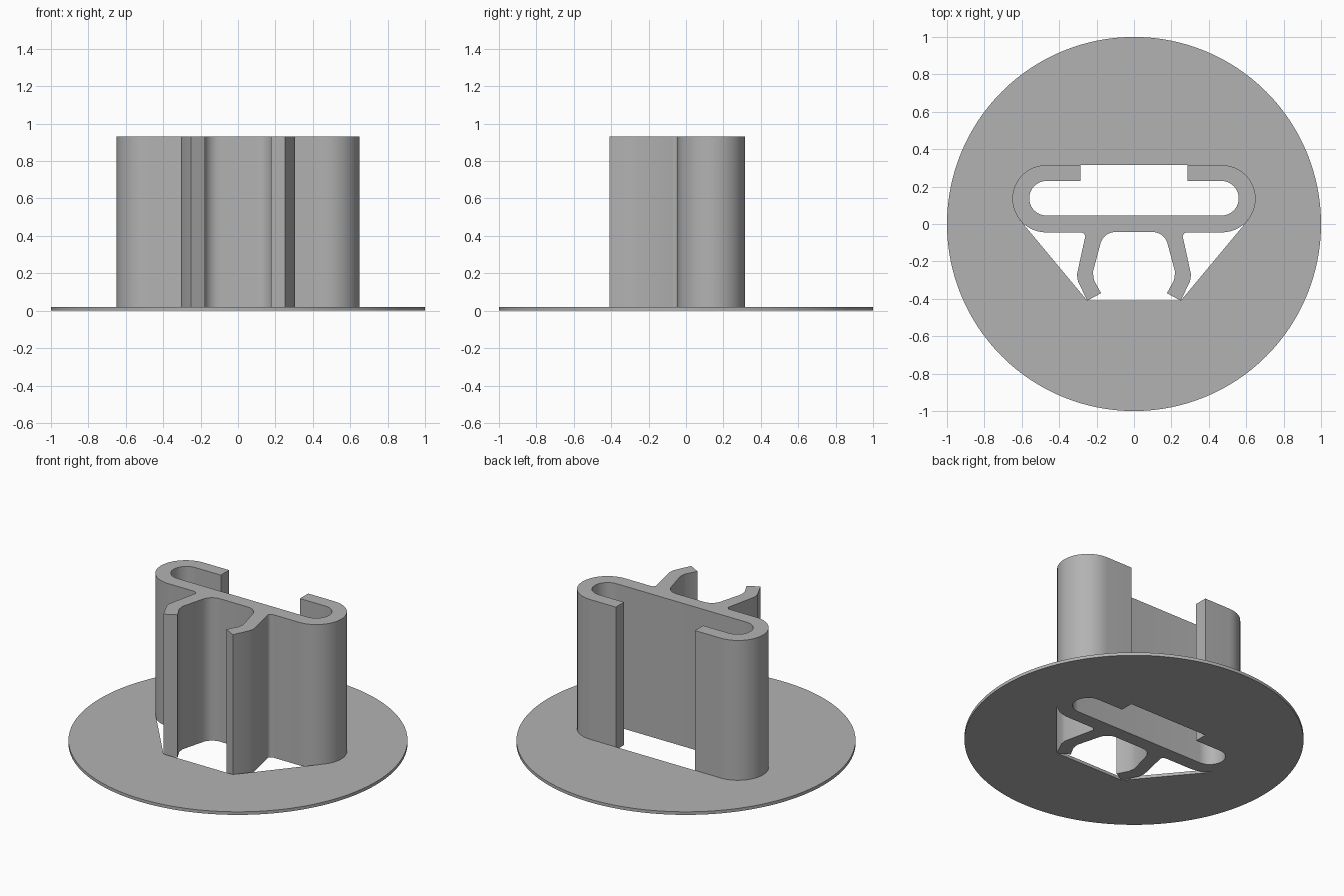
import bpy
import bmesh
from math import radians, cos, sin, pi
from mathutils import Vector
from mathutils.geometry import convex_hull_2d

cube = bpy.data.objects.get("Cube")
if cube:
    bpy.data.objects.remove(cube, do_unlink=True)

PLATE_TOP = 0.02
CLIP_TOP = 0.93

grey = bpy.data.materials.new("plain grey")
grey.use_nodes = True
colour = (0.45, 0.45, 0.45, 1)
grey.diffuse_color = colour
grey.node_tree.nodes["Principled BSDF"].inputs["Base Color"].default_value = colour


def arc(cx, cy, r, start, end, steps):
    """Points along an arc, angles in degrees."""
    angles = [radians(start + (end - start) * i / steps) for i in range(steps + 1)]
    return [(cx + r * cos(a), cy + r * sin(a)) for a in angles]


def extrude_outlines(name, outlines, height):
    """Fill closed outlines (inner ones become holes) and extrude them up."""
    bm = bmesh.new()
    edges = []
    for outline in outlines:
        verts = [bm.verts.new((x, y, 0)) for x, y in outline]
        edges += [bm.edges.new((v, verts[i - 1])) for i, v in enumerate(verts)]
    bmesh.ops.triangle_fill(bm, edges=edges, use_beauty=True, normal=(0, 0, 1))
    result = bmesh.ops.extrude_face_region(bm, geom=bm.faces[:], use_keep_orig=True)
    top = [g for g in result["geom"] if isinstance(g, bmesh.types.BMVert)]
    bmesh.ops.translate(bm, verts=top, vec=(0, 0, height))
    bmesh.ops.recalc_face_normals(bm, faces=bm.faces[:])
    mesh = bpy.data.meshes.new(name)
    bm.to_mesh(mesh)
    bm.free()
    obj = bpy.data.objects.new(name, mesh)
    bpy.context.collection.objects.link(obj)
    mesh.materials.append(grey)
    bpy.ops.object.select_all(action='DESELECT')
    obj.select_set(True)
    bpy.context.view_layer.objects.active = obj
    bpy.ops.object.shade_smooth_by_angle(angle=radians(30))
    return obj


# Right half of the clip section: leg, outer round, slot lip, inner round
half = arc(0.10, -0.125, 0.082, 90, 10, 8)
half += [(0.22, -0.257), (0.214, -0.30), (0.176, -0.37),
         (0.25, -0.41), (0.30, -0.305), (0.305, -0.27)]
half += arc(0.285, -0.07, 0.025, 170, 90, 5)
half += arc(0.47, 0.135, 0.18, -90, 90, 24)
half += [(0.285, 0.315), (0.285, 0.23)]
half += arc(0.4675, 0.1375, 0.0925, 90, -90, 20)
section = half + [(-x, y) for x, y in reversed(half)]

# Upright clip, standing inside the opening of the base plate
extrude_outlines("clip_body", [section], CLIP_TOP)

# Round base plate, its opening wrapped tightly around the clip section
points = [Vector(p) for p in section]
opening = [section[i] for i in convex_hull_2d(points)]
disc = arc(0, 0, 1, 0, 360, 128)[:-1]
extrude_outlines("base_plate", [disc, opening], PLATE_TOP)
